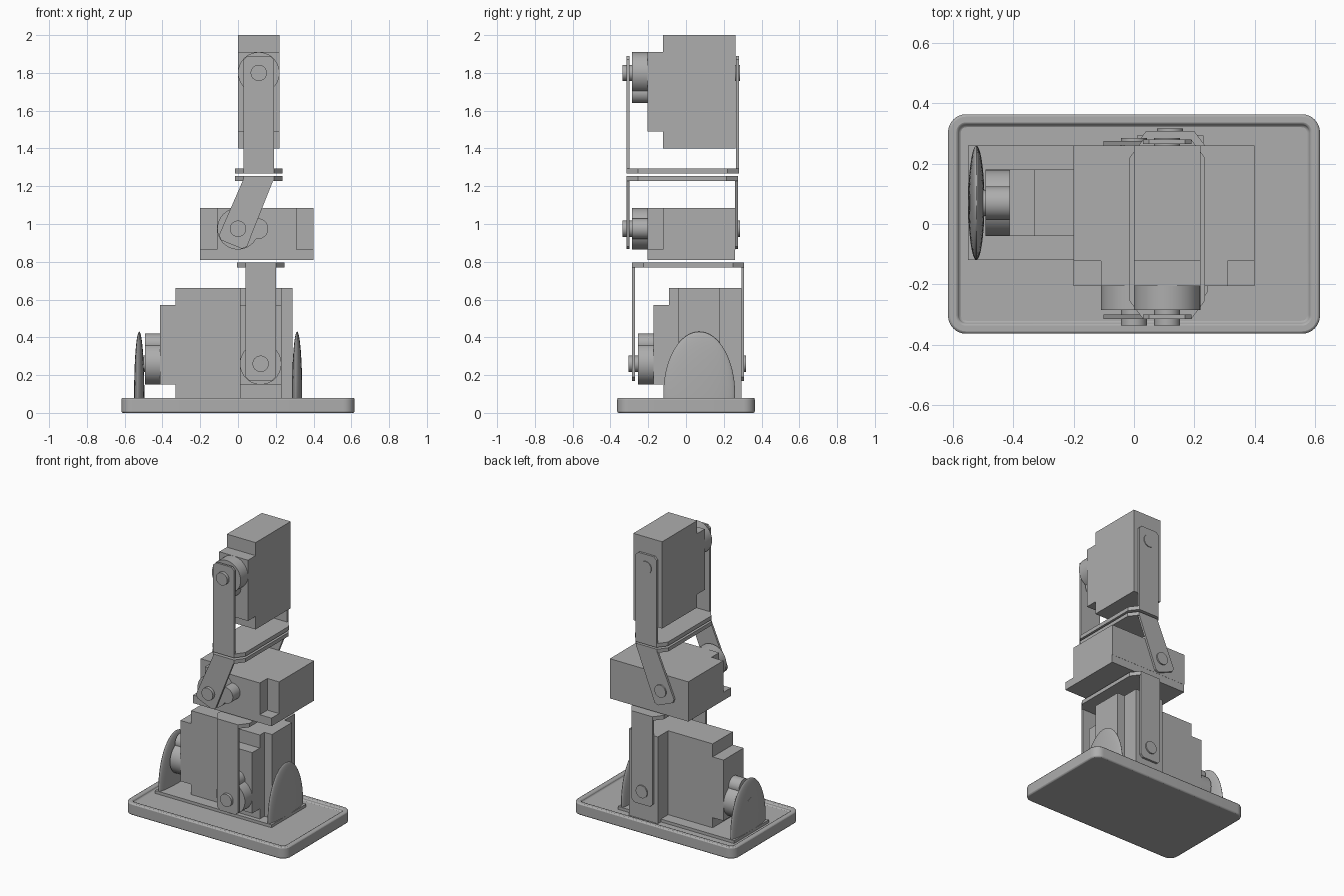
import bpy, bmesh
from math import sin, cos, pi, radians
from mathutils import Matrix, Vector

cube = bpy.data.objects.get("Cube")
if cube:
    bpy.data.objects.remove(cube)

grey = bpy.data.materials.new("plain_grey")
grey.use_nodes = True
GREY = (0.42, 0.42, 0.42, 1)
grey.diffuse_color = GREY
grey.node_tree.nodes["Principled BSDF"].inputs["Base Color"].default_value = GREY


def finish(name, bm, matrix=Matrix()):
    bmesh.ops.transform(bm, matrix=matrix, verts=bm.verts)
    bmesh.ops.recalc_face_normals(bm, faces=bm.faces)
    mesh = bpy.data.meshes.new(name)
    bm.to_mesh(mesh)
    bm.free()
    mesh.shade_smooth()
    mesh.set_sharp_from_angle(angle=radians(35))
    mesh.materials.append(grey)
    obj = bpy.data.objects.new(name, mesh)
    bpy.context.collection.objects.link(obj)
    return obj


def box(name, x, y, z, matrix=Matrix()):
    bm = bmesh.new()
    bmesh.ops.create_cube(bm, size=1)
    for v in bm.verts:
        v.co = Vector([(a + b) / 2 + c * (b - a) for (a, b), c in zip((x, y, z), v.co)])
    return finish(name, bm, matrix)


def prism(points, axis, start, end):
    """Extrude a flat outline along y (points are x, z) or z (points are x, y)."""
    bm = bmesh.new()
    place = (lambda p: (p[0], start, p[1])) if axis == "y" else (lambda p: (p[0], p[1], start))
    face = bm.faces.new([bm.verts.new(place(p)) for p in points])
    top = bmesh.ops.extrude_face_region(bm, geom=[face])["geom"]
    step = Vector((0, end - start, 0) if axis == "y" else (0, 0, end - start))
    bmesh.ops.translate(bm, vec=step, verts=[v for v in top if isinstance(v, bmesh.types.BMVert)])
    return bm


def cylinder(name, z, radius, y, matrix):
    outline = [(radius * cos(i * pi / 20), z + radius * sin(i * pi / 20)) for i in range(40)]
    return finish(name, prism(outline, "y", *y), matrix)


def servo(name, matrix):
    # Local frame: output shaft at the origin pointing to -y, case hanging to -z
    box(name + "_case", (-0.11, 0.11), (0, 0.383), (-0.4, 0.2), matrix)
    box(name + "_gear_cover", (-0.11, 0.11), (-0.083, 0.001), (-0.31, 0.11), matrix)
    cylinder(name + "_shaft_boss", 0, 0.11, (-0.163, -0.08), matrix)
    cylinder(name + "_gear_boss", -0.105, 0.055, (-0.163, -0.08), matrix)
    cylinder(name + "_front_pin", 0, 0.043, (-0.215, -0.16), matrix)
    cylinder(name + "_back_pin", 0, 0.043, (0.38, 0.407), matrix)


def bracket(name, cx, y, plate_z, pin, join_z):
    # Eight-sided web plate
    y0, y1 = y
    half, arm, taper = 0.125, 0.08, 0.06
    web = [(-arm, y0), (arm, y0), (half, y0 + taper), (half, y1 - taper),
           (arm, y1), (-arm, y1), (-half, y1 - taper), (-half, y0 + taper)]
    finish(name + "_web", prism([(cx + a, b) for a, b in web], "z", *plate_z))
    # Two arms reaching from the web to the pin, with clipped ends
    root, hub = Vector((cx, join_z)), Vector(pin)
    along = (hub - root).normalized()
    side = Vector((-along.y, along.x))
    if side.x < 0:
        side = -side
    clip = 0.02
    tip = hub + along * 0.09
    neck = tip - along * clip
    outline = [root - Vector((arm, 0)), neck - side * arm, tip - side * (arm - clip),
               tip + side * (arm - clip), neck + side * arm, root + Vector((arm, 0))]
    for label, a in (("front", y0), ("back", y1 - 0.015)):
        finish(f"{name}_{label}_arm", prism(outline, "y", a, a + 0.015))


# Base tray with rounded corners and a sunken floor
half_x, half_y, r = 0.617, 0.364, 0.06
corners = ((1, 1), (-1, 1), (-1, -1), (1, -1))
rim = []
for k, (sx, sy) in enumerate(corners):
    for i in range(9):
        a = (k + i / 8) * pi / 2
        rim.append((sx * (half_x - r) + r * cos(a), sy * (half_y - r) + r * sin(a)))
bm = prism(rim, "z", 0, 0.08)
bm.faces.ensure_lookup_table()
top = max(bm.faces, key=lambda f: f.calc_center_median().z)
bmesh.ops.inset_region(bm, faces=[top], thickness=0.035)
floor = bmesh.ops.extrude_face_region(bm, geom=[top])["geom"]
bmesh.ops.translate(bm, vec=(0, 0, -0.02), verts=[v for v in floor if isinstance(v, bmesh.types.BMVert)])
if top.is_valid:
    bmesh.ops.delete(bm, geom=[top], context="FACES_ONLY")
tray = finish("base_tray", bm)
edge = tray.modifiers.new("edge", "BEVEL")
edge.width, edge.segments, edge.limit_method = 0.008, 2, "ANGLE"

# Foot plate with a thin domed bearing at each end
box("foot_plate", (-0.55, 0.34), (-0.12, 0.26), (0.05, 0.08))
for name, x in (("right_bearing", -0.523), ("left_bearing", 0.313)):
    bm = bmesh.new()
    bmesh.ops.create_uvsphere(bm, u_segments=48, v_segments=32, radius=1)
    for v in bm.verts:
        v.co.z = max(v.co.z, -0.15)
    shape = Matrix.Translation((x, 0.07, 0.1)) @ Matrix.Diagonal((0.027, 0.19, 0.33, 1))
    finish(name, bm, shape)

# Four servos: swivel and lower pair at the base, one lying flat, one upright
move, turn = Matrix.Translation, Matrix.Rotation
flip = turn(pi, 4, "Y")
servo("swivel_servo", move((-0.33, 0.07, 0.26)) @ turn(-pi / 2, 4, "Z") @ flip)
servo("lower_servo", move((0.12, -0.09, 0.26)) @ flip)
servo("middle_servo", move((0, -0.122, 0.975)) @ turn(-pi / 2, 4, "Y"))
servo("upper_servo", move((0.11, -0.122, 1.8)))

# Rear block of the swivel servo and the slab under the middle servo
box("swivel_rear_block", (0.05, 0.288), (-0.04, 0.18), (0.06, 0.66))
box("middle_slab", (-0.2, 0.4), (-0.205, 0.26), (0.81, 0.866))

# U-shaped brackets linking the servos
bracket("lower_bracket", 0.12, (-0.285, 0.308), (0.77, 0.797), (0.12, 0.26), 0.78)
bracket("middle_bracket", 0.11, (-0.315, 0.275), (1.228, 1.254), (0, 0.975), 1.24)
bracket("upper_bracket", 0.11, (-0.315, 0.28), (1.268, 1.295), (0.11, 1.8), 1.28)
